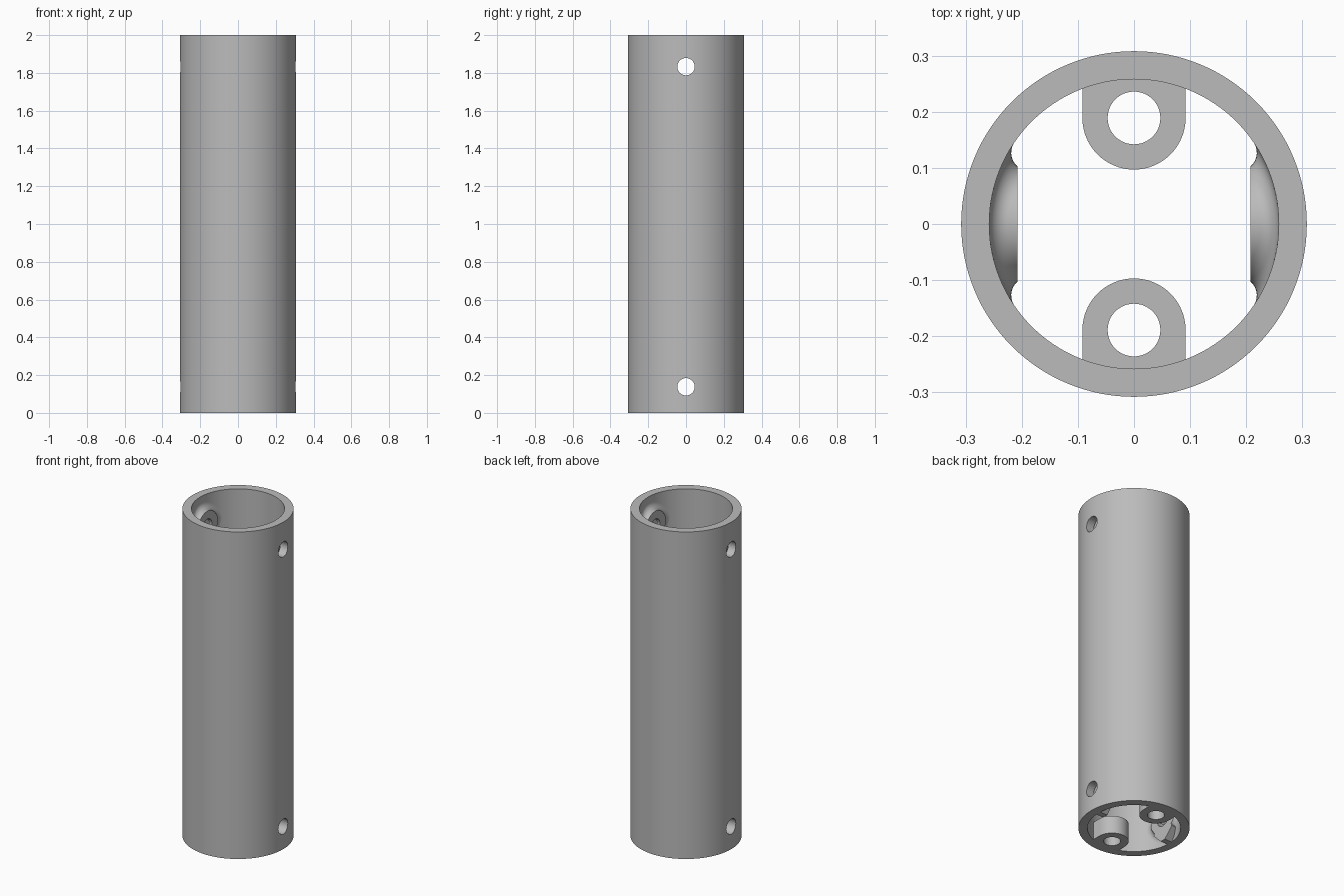
import bpy, bmesh, math
from mathutils import Vector, Matrix

if "Cube" in bpy.data.objects:
    bpy.data.objects.remove(bpy.data.objects["Cube"])

RO, RI, H = 0.308, 0.258, 2.0       # tube
FACE = 0.208                        # x of the inner flat of the side lugs
LUG, FIL = 0.095, 0.032             # lug radius and fillet radius
LOW, HIGH = 0.138, 1.833            # heights of the cross holes
HOLE = 0.046

grey = bpy.data.materials.new("light grey")
grey.diffuse_color = (0.5, 0.5, 0.5, 1)
grey.use_nodes = True
grey.node_tree.nodes["Principled BSDF"].inputs["Base Color"].default_value = grey.diffuse_color


def make(name, bm):
    bmesh.ops.recalc_face_normals(bm, faces=bm.faces[:])
    me = bpy.data.meshes.new(name)
    bm.to_mesh(me)
    bm.free()
    ob = bpy.data.objects.new(name, me)
    bpy.context.collection.objects.link(ob)
    me.materials.append(grey)
    return ob


def activate(ob):
    bpy.ops.object.select_all(action='DESELECT')
    ob.select_set(True)
    bpy.context.view_layer.objects.active = ob


def drill(ob, cutters):
    activate(ob)
    for c in cutters:
        m = ob.modifiers.new("hole", 'BOOLEAN')
        m.operation, m.solver, m.object = 'DIFFERENCE', 'EXACT', c
        bpy.ops.object.modifier_apply(modifier=m.name)


def smooth(ob):
    activate(ob)
    bpy.ops.object.shade_smooth_by_angle(angle=math.radians(30))


def cylinder(name, r, length, matrix, n=48):
    bm = bmesh.new()
    bmesh.ops.create_cone(bm, cap_ends=True, segments=n, radius1=r, radius2=r,
                          depth=length, matrix=matrix)
    ob = make(name, bm)
    ob.hide_render = True
    return ob


def prism(name, outline, direction):
    """Extrude a closed outline of 3D points along a vector."""
    bm = bmesh.new()
    f = bm.faces.new([bm.verts.new(p) for p in outline])
    ext = bmesh.ops.extrude_face_region(bm, geom=[f])
    bmesh.ops.translate(bm, vec=direction,
                        verts=[v for v in ext['geom'] if isinstance(v, bmesh.types.BMVert)])
    return make(name, bm)


def loft(bm, loops, closed):
    n = len(loops[0])
    pairs = list(zip(loops, loops[1:])) + ([(loops[-1], loops[0])] if closed else [])
    for a, b in pairs:
        for i in range(n):
            j = (i + 1) % n
            bm.faces.new((a[i], a[j], b[j], b[i]))


# Cross-hole cutters along x
cross = {z: cylinder("cross_hole_cutter", HOLE, 1.0,
                     Matrix.Translation((0, 0, z)) @ Matrix.Rotation(math.pi / 2, 4, 'Y'))
         for z in (LOW, HIGH)}

# Tube
bm = bmesh.new()
N = 128
loops = [[bm.verts.new((r * math.cos(2 * math.pi * i / N), r * math.sin(2 * math.pi * i / N), z))
          for i in range(N)] for r, z in ((RO, 0), (RO, H), (RI, H), (RI, 0))]
loft(bm, loops, True)
tube = make("tube", bm)
drill(tube, cross.values())
smooth(tube)

# Vertical screw bosses inside the bottom end
BY, BR, BH = 0.189, 0.092, 0.11
for s in (-1, 1):
    arc = [(BR * math.cos(math.pi * i / 32), BY - BR * math.sin(math.pi * i / 32))
           for i in range(33)]
    w = math.asin(BR / (RI + 0.001))
    arc += [((RI + 0.001) * math.sin(w * k / 8), (RI + 0.001) * math.cos(w * k / 8))
            for k in range(-8, 9)]
    boss = prism("screw_boss", [(x, s * y, 0) for x, y in arc], Vector((0, 0, BH)))
    c = cylinder("boss_hole_cutter", 0.047, 1.0, Matrix.Translation((0, s * BY, 0)))
    drill(boss, [c])
    smooth(boss)
    bpy.data.objects.remove(c)


def lug(s, z):
    """Round lug around a cross hole, blended into the wall by a fillet."""
    bm = bmesh.new()
    n, steps = 64, 10
    loops = [[] for _ in range(steps + 3)]
    for i in range(n):
        t = 2 * math.pi * i / n
        radial = Vector((0, math.cos(t), math.sin(t)))
        c = radial * (LUG + FIL)
        c.x = math.sqrt((RI - FIL) ** 2 - c.y ** 2)
        d1, d2 = -radial, Vector((c.x, c.y, 0)).normalized()
        tip = radial * LUG
        tip.x = 0.15
        pts = [tip] + [c + FIL * d1.slerp(d2, k / steps) for k in range(steps + 1)]
        pts.append(pts[-1] + d2 * 0.015)
        for loop, p in zip(loops, pts):
            loop.append(bm.verts.new((s * p.x, p.y, p.z + z)))
    loft(bm, loops, False)
    bm.faces.new(loops[0])
    bm.faces.new(loops[-1])
    # trim to the flat inner face
    cut = bmesh.ops.bisect_plane(bm, geom=bm.verts[:] + bm.edges[:] + bm.faces[:],
                                 plane_co=(s * FACE, 0, 0), plane_no=(-s, 0, 0),
                                 clear_outer=True)
    edges = [e for e in cut['geom_cut'] if isinstance(e, bmesh.types.BMEdge)]
    bmesh.ops.holes_fill(bm, edges=edges, sides=0)
    ob = make("side_lug", bm)
    drill(ob, [cross[z]])
    smooth(ob)


for s in (-1, 1):
    for z in (LOW, HIGH):
        lug(s, z)
    # Sloped foot under the lower lug, with 45 degree undersides
    q = 0.11 * math.sqrt(0.5)
    e = 0.11 * math.sqrt(2) - LOW
    yz = [(-q, LOW - q), (-e, 0), (e, 0), (q, LOW - q), (0.05, LOW), (-0.05, LOW)]
    foot = prism("lug_foot", [(s * FACE, y, z) for y, z in yz], Vector((s * 0.06, 0, 0)))
    drill(foot, [cross[LOW]])

for c in cross.values():
    bpy.data.objects.remove(c)
